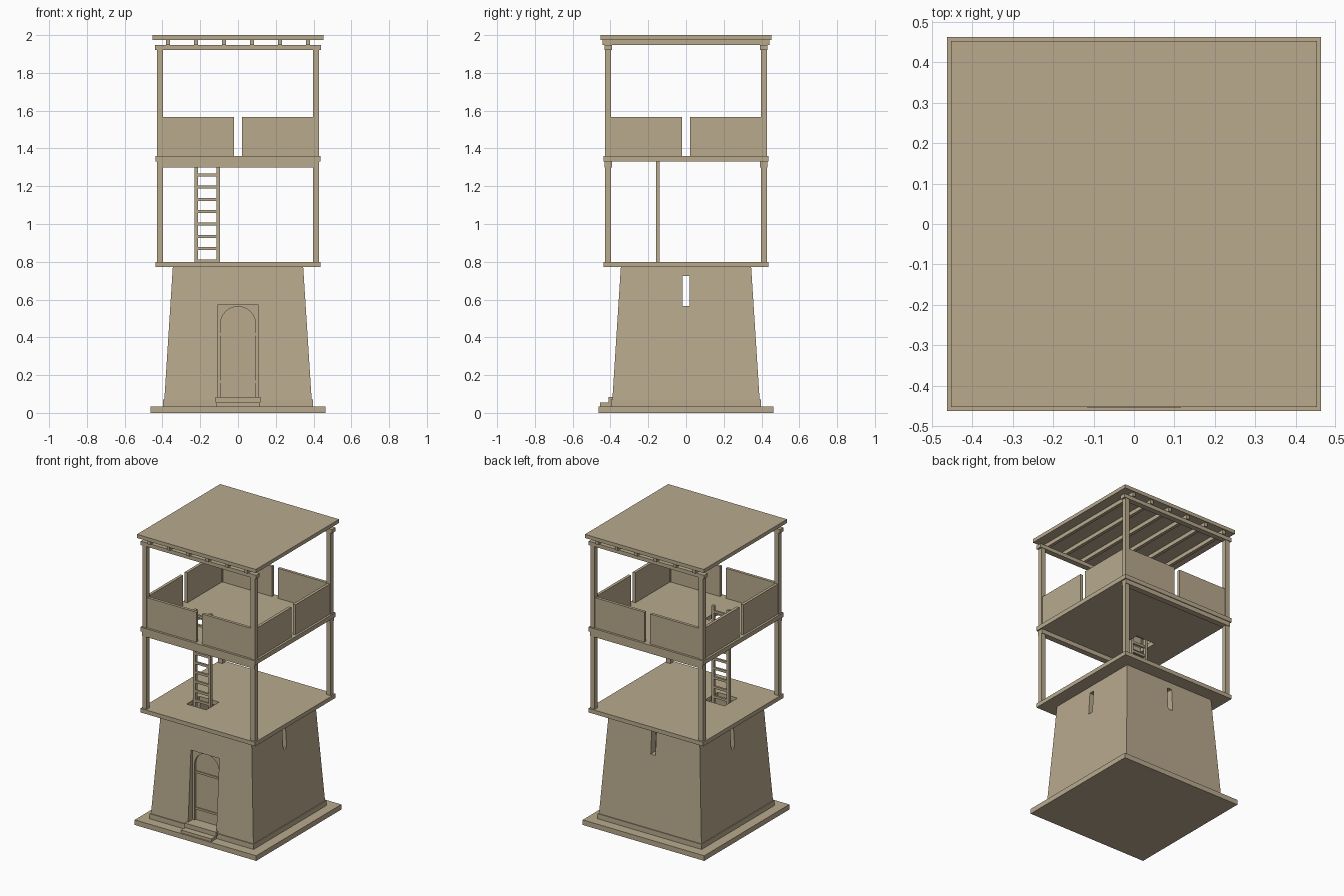
import bpy, bmesh, math

if "Cube" in bpy.data.objects:
    bpy.data.objects.remove(bpy.data.objects["Cube"], do_unlink=True)

clay = bpy.data.materials.new("sand_clay")
clay.use_nodes = True
CLAY_COLOUR = (0.48, 0.40, 0.27, 1)
clay.diffuse_color = CLAY_COLOUR
clay.node_tree.nodes["Principled BSDF"].inputs["Base Color"].default_value = CLAY_COLOUR


def finish(name, bm):
    bmesh.ops.recalc_face_normals(bm, faces=bm.faces)
    mesh = bpy.data.meshes.new(name)
    bm.to_mesh(mesh)
    bm.free()
    mesh.materials.append(clay)
    obj = bpy.data.objects.new(name, mesh)
    bpy.context.collection.objects.link(obj)
    return obj


def box(name, x0, x1, y0, y1, z0, z1):
    bm = bmesh.new()
    bmesh.ops.create_cube(bm, size=1)
    for v in bm.verts:
        v.co = (x1 if v.co.x > 0 else x0, y1 if v.co.y > 0 else y0, z1 if v.co.z > 0 else z0)
    return finish(name, bm)


def slab(name, half, z0, z1):
    return box(name, -half, half, -half, half, z0, z1)


def frustum(name, half0, half1, z0, z1):
    bm = bmesh.new()
    bmesh.ops.create_cube(bm, size=2)
    for v in bm.verts:
        half, z = (half1, z1) if v.co.z > 0 else (half0, z0)
        v.co = (v.co.x * half, v.co.y * half, z)
    return finish(name, bm)


def arch(name, radius, z0, spring, y0, y1, steps=16):
    """Arched door outline extruded along y."""
    bm = bmesh.new()
    outline = [(-radius, z0), (radius, z0)]
    for i in range(steps + 1):
        a = math.pi * i / steps
        outline.append((radius * math.cos(a), spring + radius * math.sin(a)))
    face = bm.faces.new([bm.verts.new((x, y0, z)) for x, z in outline])
    new = bmesh.ops.extrude_face_region(bm, geom=[face])["geom"]
    bmesh.ops.translate(bm, vec=(0, y1 - y0, 0),
                        verts=[g for g in new if isinstance(g, bmesh.types.BMVert)])
    return finish(name, bm)


def cut(obj, *cutters):
    bpy.context.view_layer.objects.active = obj
    for c in cutters:
        mod = obj.modifiers.new("cut", "BOOLEAN")
        mod.operation, mod.solver, mod.object = "DIFFERENCE", "EXACT", c
        bpy.ops.object.modifier_apply(modifier=mod.name)
        bpy.data.objects.remove(c, do_unlink=True)


# Base slab, plinth and steps
slab("base_slab", 0.463, 0, 0.035)
slab("plinth", 0.396, 0.035, 0.07)
box("lower_step", -0.115, 0.115, -0.455, -0.38, 0.035, 0.055)
box("upper_step", -0.12, 0.12, -0.41, -0.32, 0.055, 0.085)

# Hollow tapered tower with doorway and three slit windows
tower = frustum("tower_walls", 0.39, 0.345, 0.07, 0.775)
cut(tower,
    frustum("cut_inside", 0.341, 0.293, 0.05, 0.80),
    box("cut_doorway", -0.108, 0.108, -0.5, -0.2, 0.084, 0.57),
    box("cut_side_slits", -0.5, 0.5, -0.018, 0.018, 0.567, 0.725),
    box("cut_back_slit", -0.018, 0.018, 0.2, 0.5, 0.567, 0.725))

# Arched door set back in the doorway
frame = box("door_frame", -0.108, 0.108, -0.34, -0.30, 0.084, 0.57)
cut(frame, arch("cut_arch", 0.093, 0.05, 0.47, -0.4, -0.2))
arch("door_leaf", 0.093, 0.084, 0.47, -0.326, -0.305)
for label, z in (("lower", 0.165), ("upper", 0.416)):
    box(label + "_door_band", -0.093, 0.093, -0.333, -0.32, z - 0.007, z + 0.007)

# Floors, each with a ladder hatch
LADDER_X, LADDER_Y = -0.163, -0.15
for name, z0, z1 in (("lower_floor", 0.772, 0.80), ("upper_floor", 1.33, 1.36)):
    floor = slab(name, 0.437, z0, z1)
    cut(floor, box("cut_hatch", LADDER_X - 0.075, LADDER_X + 0.075,
                   LADDER_Y - 0.07, LADDER_Y + 0.07, z0 - 0.1, z1 + 0.1))

# Ladder
for side, s in (("left", 1), ("right", -1)):
    x = LADDER_X + s * 0.058
    box(side + "_ladder_rail", x - 0.009, x + 0.009, LADDER_Y - 0.01, LADDER_Y + 0.01, 0.07, 1.43)
for i in range(20):
    z = 0.155 + i * 0.065
    box("ladder_rung", LADDER_X - 0.05, LADDER_X + 0.05,
        LADDER_Y - 0.007, LADDER_Y + 0.007, z - 0.008, z + 0.008)

# Corner posts on both storeys
POST, R = 0.412, 0.016
for sx in (-1, 1):
    for sy in (-1, 1):
        for label, z0, z1 in (("lower", 0.80, 1.33), ("upper", 1.36, 1.922)):
            x, y = sx * POST, sy * POST
            box(label + "_corner_post", x - R, x + R, y - R, y + R, z0, z1)

# Beams under the upper floor and the roof
for label, s in (("front", -1), ("back", 1)):
    y = s * POST
    box(label + "_floor_beam", -0.428, 0.428, y - 0.02, y + 0.02, 1.30, 1.33)
    box(label + "_roof_beam", -0.44, 0.44, y - 0.019, y + 0.019, 1.922, 1.948)

# Parapet panels with a central gap on every side
for s in (-1, 1):
    for t in (-1, 1):
        a, b = sorted((t * 0.022, t * 0.40))
        p = s * POST
        box("parapet_panel", a, b, p - 0.01, p + 0.01, 1.36, 1.567)
        box("parapet_panel", p - 0.01, p + 0.01, a, b, 1.36, 1.567)

# Rafters and flat roof
for i in range(6):
    x = -0.37 + i * 0.148
    box("rafter", x - 0.011, x + 0.011, -0.442, 0.442, 1.948, 1.975)
slab("roof", 0.453, 1.975, 2.0)
